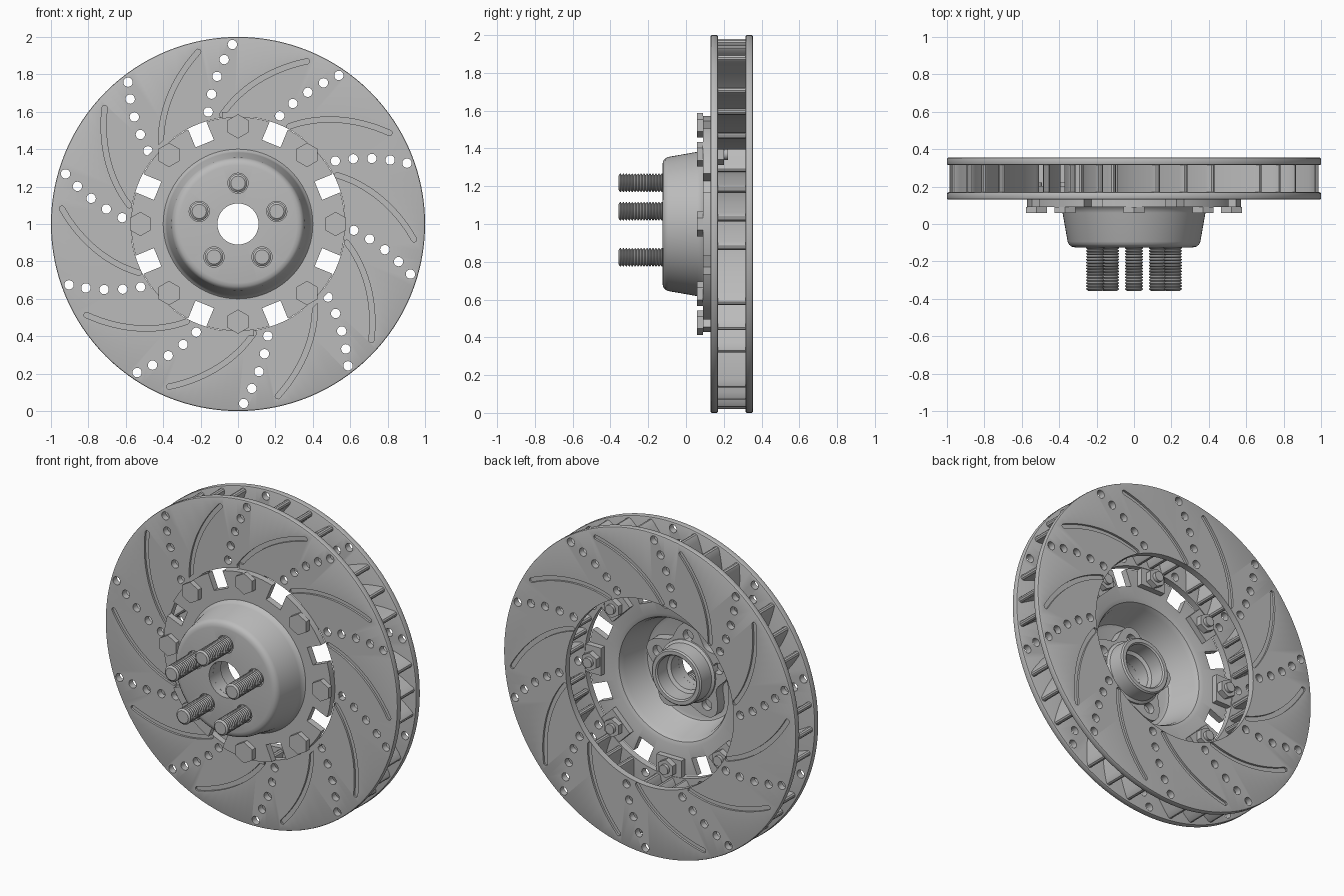
import bpy, bmesh
from math import sin, cos, radians, pi
from mathutils import Vector, Matrix

if "Cube" in bpy.data.objects:
    bpy.data.objects.remove(bpy.data.objects["Cube"])


def material(name, value):
    m = bpy.data.materials.new(name)
    m.use_nodes = True
    colour = (value, value, value, 1)
    m.diffuse_color = colour
    m.node_tree.nodes["Principled BSDF"].inputs["Base Color"].default_value = colour
    return m


steel = material("grey steel", 0.5)


def finish(name, bm):
    bmesh.ops.recalc_face_normals(bm, faces=bm.faces)
    mesh = bpy.data.meshes.new(name)
    bm.to_mesh(mesh)
    bm.free()
    mesh.materials.append(steel)
    ob = bpy.data.objects.new(name, mesh)
    bpy.context.collection.objects.link(ob)
    return ob


def activate(ob):
    bpy.ops.object.select_all(action='DESELECT')
    ob.select_set(True)
    bpy.context.view_layer.objects.active = ob


def smooth(*obs):
    for ob in obs:
        activate(ob)
        bpy.ops.object.shade_smooth_by_angle(angle=radians(32))


def polar(r, degrees):
    return r * cos(radians(degrees)), 1 + r * sin(radians(degrees))


def lathe(name, profile, centres=((0, 1),), steps=96, closed=True):
    """Turn a (radius, y) profile about the y direction at each centre."""
    bm = bmesh.new()
    for cx, cz in centres:
        vs = [bm.verts.new((cx + r, y, cz)) for r, y in profile]
        es = [bm.edges.new(p) for p in zip(vs, vs[1:])]
        if closed:
            es.append(bm.edges.new((vs[-1], vs[0])))
        bmesh.ops.spin(bm, geom=vs + es, cent=(cx, 0, cz), axis=(0, 1, 0),
                       angle=2 * pi, steps=steps)
    bmesh.ops.remove_doubles(bm, verts=bm.verts, dist=1e-5)
    return finish(name, bm)


def prisms(name, outlines, *spans):
    """Extrude (x, z) outlines along y over each span."""
    bm = bmesh.new()
    for y0, y1 in spans:
        for pts in outlines:
            face = bm.faces.new([bm.verts.new((x, y0, z)) for x, z in pts])
            ext = bmesh.ops.extrude_face_region(bm, geom=[face])["geom"]
            bmesh.ops.translate(bm, vec=(0, y1 - y0, 0),
                                verts=[v for v in ext if isinstance(v, bmesh.types.BMVert)])
    return finish(name, bm)


def ngon(centre, r, n, turn=0):
    return [(centre[0] + r * cos(turn + 2 * pi * i / n),
             centre[1] + r * sin(turn + 2 * pi * i / n)) for i in range(n)]


def sweep(angle, slope, r_out, r_in, width, n=16):
    """Round-ended curved strip whose angle grows towards the centre."""
    path = []
    for i in range(n + 1):
        r = r_out + (r_in - r_out) * i / n
        path.append(Vector(polar(r, angle + slope * (r_out - r))))
    left, right = [], []
    for i, p in enumerate(path):
        d = (path[min(i + 1, n)] - path[max(i - 1, 0)]).normalized()
        side = Vector((-d.y, d.x)) * width / 2
        left.append(p + side)
        right.append(p - side)

    def cap(p, start):
        s = start - p
        return [p + Matrix.Rotation(-pi * k / 5, 2) @ s for k in range(1, 5)]
    return left + cap(path[-1], left[-1]) + right[::-1] + cap(path[0], right[0])


def block(angle, r0, r1, width):
    a = radians(angle)
    out, side = Vector((cos(a), sin(a))), Vector((-sin(a), cos(a))) * width / 2
    c = Vector((0, 1))
    return [c + out * r0 - side, c + out * r1 - side, c + out * r1 + side, c + out * r0 + side]


def cut(ob, *cutters):
    activate(ob)
    for c in cutters:
        mod = ob.modifiers.new("cut", 'BOOLEAN')
        mod.solver = 'EXACT'
        mod.object = c
        bpy.ops.object.modifier_apply(modifier=mod.name)


def discard(*obs):
    for ob in obs:
        bpy.data.objects.remove(ob)


# Friction plates, drilled and grooved
SECTORS = [36 * k for k in range(10)]
HOLE_RADII = (0.96, 0.882, 0.797, 0.708, 0.62)
drill = prisms("drill", [ngon(polar(r, 91.8 + s + 38.5 * (0.96 - r)), 0.025, 20)
                         for s in SECTORS for r in HOLE_RADII], (0.1, 0.4))
groove = prisms("groove", [sweep(67 + s, 88, 0.945, 0.59, 0.028) for s in SECTORS],
                (0.11, 0.143), (0.342, 0.38))


def plate(name, y0, y1, inner=0.575, c=0.008):
    ob = lathe(name, [(inner, y0), (1 - c, y0), (1 - c * 0.3, y0 + c * 0.3), (1, y0 + c),
                      (1, y1 - c), (1 - c * 0.3, y1 - c * 0.3), (1 - c, y1), (inner, y1)],
               steps=128)
    cut(ob, drill, groove)
    return ob


front_plate = plate("front_friction_plate", 0.13, 0.17)
back_plate = plate("back_friction_plate", 0.315, 0.355)
discard(drill, groove)

# Cooling vanes, leaving a gap along each row of holes
vanes = prisms("cooling_vanes", [sweep(82.8 - 9 * k + s, 38.5, 0.97, 0.6, 0.034)
                                 for s in SECTORS for k in range(3)], (0.168, 0.317))

# Mounting tabs behind the flange
BOLTS = [45 * k for k in range(8)]
tabs = prisms("mounting_tabs", [block(a, 0.465, 0.6, 0.17) for a in BOLTS], (0.1305, 0.166))

# Hat: hollow bell with notched flange
hat = lathe("hat", [
    (0.11, -0.125), (0.315, -0.125), (0.334, -0.121), (0.348, -0.11), (0.355, -0.094),
    (0.382, 0.06), (0.388, 0.078), (0.4, 0.09), (0.572, 0.09), (0.572, 0.13),
    (0.4, 0.13), (0.375, 0.12), (0.36, 0.09), (0.33, -0.06), (0.32, -0.078),
    (0.3, -0.085), (0.11, -0.085)])
notches = prisms("notches", [block(a + 22.5, 0.465, 0.65, 0.106) for a in BOLTS], (0, 0.2))
STUDS = [polar(0.218, 90 + 72 * k) for k in range(5)]
stud_holes = prisms("stud_holes", [ngon(c, 0.054, 28) for c in STUDS], (-0.2, -0.0855))
cut(hat, notches, stud_holes)
discard(notches, stud_holes)

# Hub: lobed pad and bored boss
lobes = [polar(0.25 + 0.045 * cos(radians(5 * (a - 90))), a) for a in range(0, 360, 4)]
pad = prisms("hub_pad", [lobes], (-0.0845, -0.02))
pad_holes = prisms("pad_holes", [ngon(c, 0.034, 20) for c in STUDS], (-0.06, 0.1))
bore = prisms("bore", [ngon((0, 1), 0.11, 64)], (-0.2, 0.2))
cut(pad, pad_holes, bore)
discard(pad_holes, bore)
boss = lathe("hub_boss", [(0.11, -0.05), (0.19, -0.05), (0.19, -0.01), (0.175, 0.0),
                          (0.17, 0.09), (0.162, 0.098), (0.14, 0.098), (0.132, 0.09),
                          (0.13, 0.0), (0.11, -0.01)], steps=64)

# Threaded wheel studs
TEETH = 15
pitch = 0.235 / TEETH
thread = [(0, -0.357), (0.038, -0.357)]
for i in range(TEETH):
    y = -0.355 + pitch * i
    thread += [(0.049, y + pitch * 0.4), (0.049, y + pitch * 0.6), (0.04, y + pitch)]
thread += [(0.04, -0.07), (0, -0.07)]
studs = lathe("wheel_studs", thread, STUDS, 24, closed=False)

# Flange bolts and nuts
spots = [polar(0.522, a) for a in BOLTS]
heads = prisms("bolt_heads", [ngon(c, 0.065, 6, pi / 2) for c in spots], (0.058, 0.0905))
shanks = prisms("bolt_shanks", [ngon(c, 0.03, 20) for c in spots], (0.08, 0.222))
nuts = prisms("bolt_nuts", [ngon(c, 0.056, 6, pi / 2) for c in spots], (0.1655, 0.202))

smooth(front_plate, back_plate, vanes, hat, pad, boss, studs, shanks)
